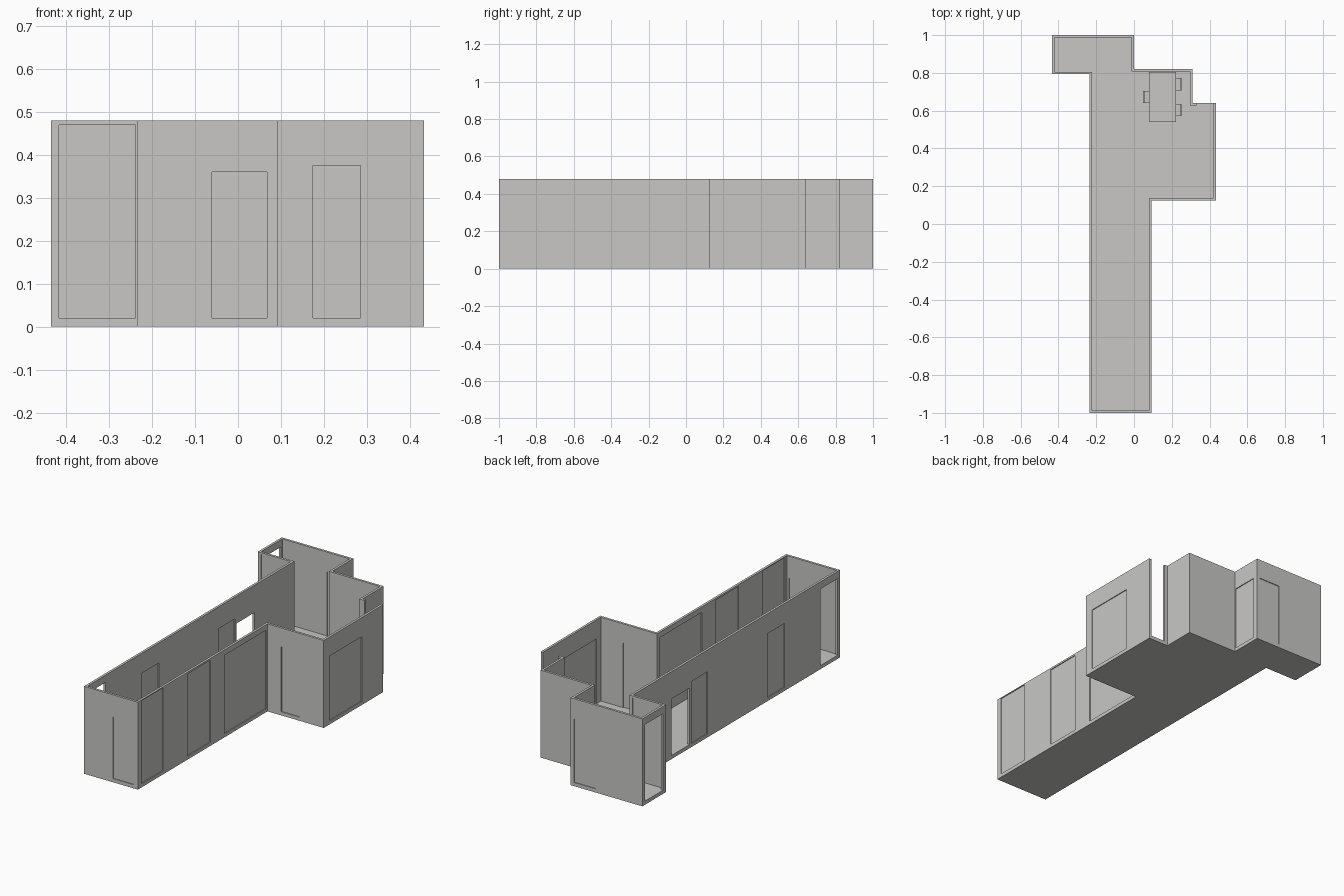
import bpy, bmesh
from mathutils import Vector

if "Cube" in bpy.data.objects:
    bpy.data.objects.remove(bpy.data.objects["Cube"])

T, H, FLOOR = 0.013, 0.48, 0.02      # wall thickness, wall height, floor level

grey = bpy.data.materials.new("warm_grey")
grey.diffuse_color = (0.58, 0.575, 0.56, 1)
grey.use_nodes = True
grey.node_tree.nodes["Principled BSDF"].inputs["Base Color"].default_value = grey.diffuse_color

# clockwise plan of the flat, seen from above
PLAN = [Vector(p) for p in [
    (-0.435, 1.0), (0.0, 1.0), (0.0, 0.82), (0.31, 0.82), (0.31, 0.64), (0.433, 0.64),
    (0.433, 0.125), (0.092, 0.125), (0.092, -1.0), (-0.235, -1.0), (-0.235, 0.793), (-0.435, 0.793)]]


def inset(points, d):
    """Move each right-angled corner inwards by d."""
    out = []
    for i, p in enumerate(points):
        a = (p - points[i - 1]).normalized()
        b = (points[(i + 1) % len(points)] - p).normalized()
        out.append(p + d * (Vector((a.y, -a.x)) + Vector((b.y, -b.x))))
    return out


def finish(name, bm):
    bmesh.ops.recalc_face_normals(bm, faces=bm.faces)
    me = bpy.data.meshes.new(name)
    bm.to_mesh(me)
    bm.free()
    me.materials.append(grey)
    ob = bpy.data.objects.new(name, me)
    bpy.context.collection.objects.link(ob)
    return ob


def add_box(bm, x0, x1, y0, y1, z0, z1):
    r = bmesh.ops.create_cube(bm, size=1)
    for v in r["verts"]:
        v.co = ((x0 + x1) / 2 + v.co.x * (x1 - x0),
                (y0 + y1) / 2 + v.co.y * (y1 - y0),
                (z0 + z1) / 2 + v.co.z * (z1 - z0))


def boxes(name, *parts):
    bm = bmesh.new()
    for p in parts:
        add_box(bm, *p)
    return finish(name, bm)


# walls: closed ring between the plan and its inset
inner = inset(PLAN, T)
bm = bmesh.new()
rings = [[bm.verts.new((p.x, p.y, z)) for p in pts]
         for pts, z in ((PLAN, 0), (PLAN, H), (inner, H), (inner, 0))]
n = len(PLAN)
for k in range(4):
    a, b = rings[k], rings[(k + 1) % 4]
    for i in range(n):
        j = (i + 1) % n
        bm.faces.new((a[i], a[j], b[j], b[i]))
walls = finish("walls", bm)

# floor slab inside the walls
bm = bmesh.new()
low = [bm.verts.new((p.x, p.y, 0)) for p in inner]
face = bm.faces.new(low)
top = bmesh.ops.extrude_face_region(bm, geom=[face])
for v in top["geom"]:
    if isinstance(v, bmesh.types.BMVert):
        v.co.z = FLOOR
finish("floor", bm)

# openings: name, axis the wall faces, middle of wall, from, to, top, has a panel
h = T / 2
OPENINGS = [
    ("front_door", "y", -1 + h, -0.06, 0.067, 0.36, True),
    ("kitchen_door", "y", 0.125 + h, 0.175, 0.285, 0.375, True),
    ("alcove_window", "y", 0.793 + h, -0.417, -0.239, 0.47, True),
    ("back_door", "y", 1 - h, -0.15, -0.02, 0.37, True),
    ("step_gap", "y", 0.64 - h, 0.33, 0.419, 0.52, False),
    ("corridor_window_a", "x", 0.092 - h, -0.97, -0.78, 0.475, True),
    ("corridor_window_b", "x", 0.092 - h, -0.57, -0.37, 0.47, True),
    ("corridor_window_c", "x", 0.092 - h, -0.25, 0.112, 0.45, True),
    ("side_window", "x", 0.433 - h, 0.175, 0.455, 0.375, True),
    ("rear_side_door", "x", -h, 0.823, 0.97, 0.375, True),
    ("left_door_a", "x", -0.235 + h, -0.52, -0.37, 0.37, True),
    ("left_door_b", "x", -0.235 + h, 0.15, 0.29, 0.36, True),
    ("left_gap_front", "x", -0.235 + h, -0.98, -0.83, 0.44, False),
    ("left_gap_middle", "x", -0.235 + h, 0.305, 0.46, 0.33, False),
    ("alcove_gap", "x", -0.435 + h, 0.82, 0.975, 0.44, False),
]


def across(axis, mid, half, a, b, z0, z1):
    """Box bounds in a wall facing the given axis."""
    if axis == "x":
        return (mid - half, mid + half, a, b, z0, z1)
    return (a, b, mid - half, mid + half, z0, z1)


# cut the openings, then set a thin recessed panel in the closed ones
cutter = boxes("opening_cutter", *[across(ax, m, 0.0085, a, b, FLOOR, t)
                                   for _, ax, m, a, b, t, _ in OPENINGS])
cutter.hide_render = True
mod = walls.modifiers.new("openings", "BOOLEAN")
mod.object, mod.operation, mod.solver = cutter, "DIFFERENCE", "EXACT"
cut = bpy.data.meshes.new_from_object(walls.evaluated_get(bpy.context.evaluated_depsgraph_get()))
walls.modifiers.clear()
walls.data = cut
bpy.data.objects.remove(cutter)

for name, ax, m, a, b, t, closed in OPENINGS:
    if closed:
        boxes(name, across(ax, m, 0.002, a, b, FLOOR, t))

# dining table
boxes("table", (0.08, 0.222, 0.54, 0.806, 0.138, 0.148),
      *[(x, x + 0.01, y, y + 0.01, FLOOR, 0.138)
        for x in (0.085, 0.207) for y in (0.545, 0.79)])


# chairs tucked under the table; side is the direction of the backrest
def chair(name, x, y, side):
    w = 0.032

    def xr(a, b):
        return tuple(sorted((x - side * a, x - side * b)))
    boxes(name, (*xr(0, 0.007), y - w, y + w, 0.09, 0.17),
          (*xr(0, 0.065), y - w, y + w, 0.085, 0.092),
          *[(*xr(d, d + 0.007), yy, yy + 0.007, FLOOR, 0.09)
            for d in (0, 0.058) for yy in (y - w, y + w - 0.007)])


chair("chair_right_rear", 0.252, 0.74, 1)
chair("chair_right_front", 0.252, 0.603, 1)
chair("chair_left", 0.048, 0.672, -1)
